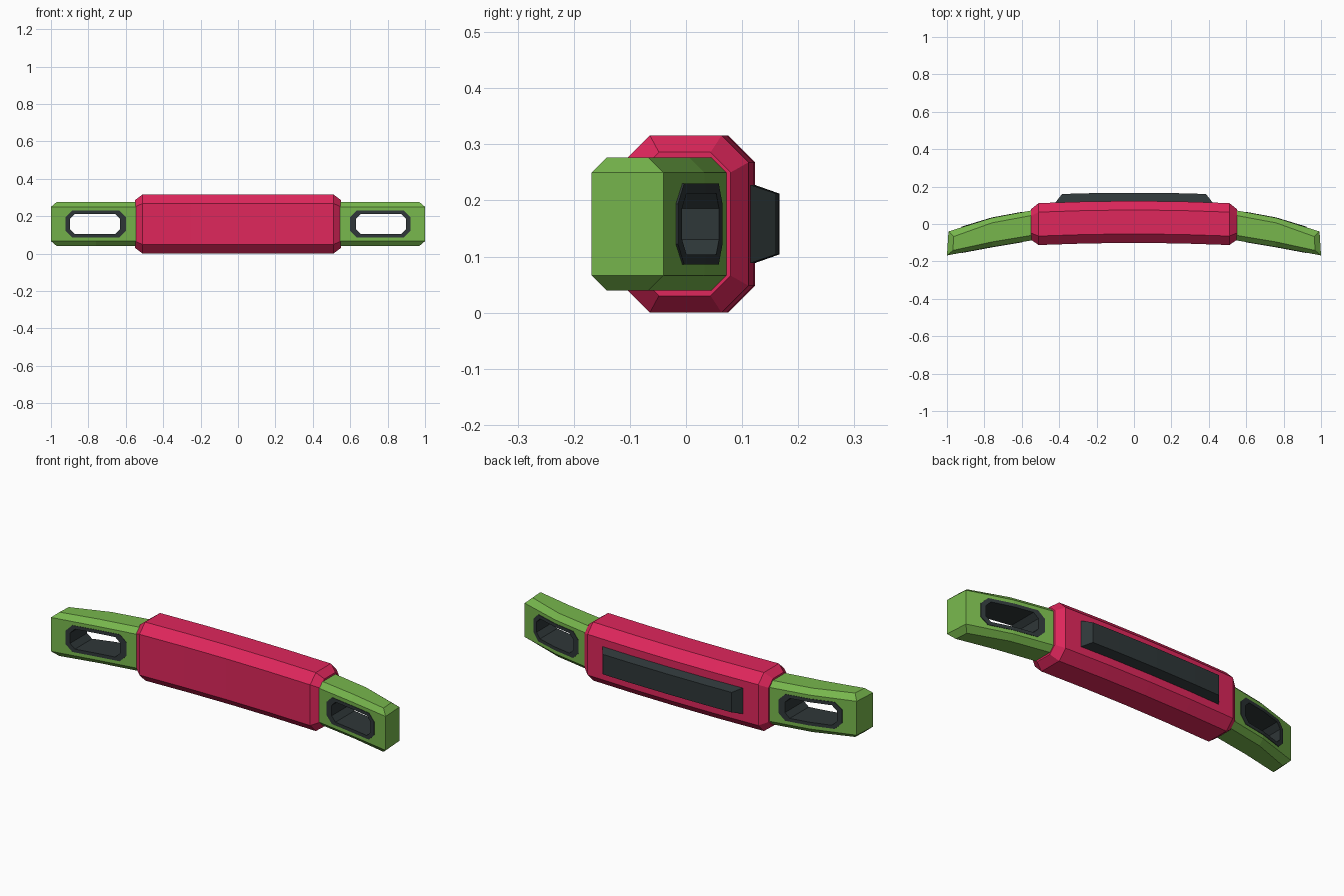
import bpy, bmesh

if "Cube" in bpy.data.objects:
    bpy.data.objects.remove(bpy.data.objects["Cube"])

ZC = 0.158


def material(name, rgb):
    m = bpy.data.materials.new(name)
    m.diffuse_color = (*rgb, 1)
    m.use_nodes = True
    m.node_tree.nodes["Principled BSDF"].inputs["Base Color"].default_value = m.diffuse_color
    return m


RED = material("crimson", (0.74, 0.02, 0.107))
GREEN = material("leaf green", (0.185, 0.47, 0.073))
DARK = material("charcoal", (0.028, 0.038, 0.040))


def finish(bm, name, mat):
    bmesh.ops.recalc_face_normals(bm, faces=bm.faces)
    me = bpy.data.meshes.new(name)
    bm.to_mesh(me)
    bm.free()
    me.materials.append(mat)
    ob = bpy.data.objects.new(name, me)
    bpy.context.collection.objects.link(ob)
    return ob


def octagon(front, back, hz, c):
    """Chamfered rectangle in y and z, starting at the low front corner."""
    lo, hi = ZC - hz, ZC + hz
    return [(front, lo + c), (front, hi - c), (front + c, hi), (back - c, hi),
            (back, hi - c), (back, lo + c), (back - c, lo), (front + c, lo)]


def loft(name, mat, rings):
    """Skin eight-point rings of (x, y, z) and cap both ends."""
    bm = bmesh.new()
    vs = [[bm.verts.new(p) for p in r] for r in rings]
    for a, b in zip(vs, vs[1:]):
        for i in range(8):
            j = (i + 1) % 8
            bm.faces.new((a[i], a[j], b[j], b[i]))
    for r in (vs[0], vs[-1]):
        for ids in ((0, 1, 4, 5), (1, 2, 3, 4), (5, 6, 7, 0)):
            bm.faces.new([r[i] for i in ids])
    return finish(bm, name, mat)


def bow(x):
    return 0.011 - 0.044 * x * x


# Central grip body, gently bowed, with chamfered ends
rings = []
for x in (-0.55, -0.51, -0.25, 0, 0.25, 0.51, 0.55):
    inset = 0.03 if abs(x) > 0.53 else 0
    h = 0.112 - inset
    rings.append([(x, y, z) for y, z in
                  octagon(bow(x) - h, bow(x) + h, 0.158 - inset, 0.048 - inset * 0.4)])
loft("grip_body", RED, rings)

# Tapered pad on the back
bm = bmesh.new()
rows = []
for t in (-1, -0.6, 0, 0.6, 1):
    xb, xt = 0.425 * t, 0.385 * t
    rows.append([bm.verts.new(p) for p in (
        (xb, bow(xb) + 0.105, ZC - 0.072), (xt, bow(xt) + 0.156, ZC - 0.054),
        (xt, bow(xt) + 0.156, ZC + 0.054), (xb, bow(xb) + 0.105, ZC + 0.072))])
for a, b in zip(rows, rows[1:]):
    for i in range(4):
        j = (i + 1) % 4
        bm.faces.new((a[i], a[j], b[j], b[i]))
bm.faces.new(rows[0])
bm.faces.new(rows[-1])
finish(bm, "back_pad", DARK)

# Arm stations: x, front y, back y
STATIONS = [(0.50, -0.080, 0.080), (0.55, -0.088, 0.072),
            (0.76, -0.123, 0.033), (1.00, -0.168, -0.040)]


def arm_y(x, k):
    for a, b in zip(STATIONS, STATIONS[1:]):
        if x <= b[0]:
            return a[k] + (b[k] - a[k]) * (x - a[0]) / (b[0] - a[0])


def slot(x0, x1, hz, c):
    """Slot outline in x and z, with extra points where the arm bends."""
    lo, hi = ZC - hz, ZC + hz
    return [(x0, lo + c), (x0, hi - c), (x0 + c, hi), (0.76, hi), (x1 - c, hi),
            (x1, hi - c), (x1, lo + c), (x1 - c, lo), (0.76, lo), (x0 + c, lo)]


OUTER = slot(0.598, 0.922, 0.072, 0.036)
INNER = slot(0.632, 0.898, 0.054, 0.026)


def tube(name, mat, s, loops, closed):
    """Skin loops; closed joins the last loop to the first, else caps both."""
    bm = bmesh.new()
    vs = [[bm.verts.new((s * x, y, z)) for x, y, z in lp] for lp in loops]
    n = len(vs[0])
    pairs = list(zip(vs, vs[1:])) + ([(vs[-1], vs[0])] if closed else [])
    for a, b in pairs:
        for i in range(n):
            j = (i + 1) % n
            bm.faces.new((a[i], a[j], b[j], b[i]))
    if not closed:
        bm.faces.new(vs[0])
        bm.faces.new(vs[-1])
    return finish(bm, name, mat)


for s, side in ((1, "right"), (-1, "left")):
    # Swept arm with a chamfered tip
    rings = []
    for x, f, b in STATIONS:
        ring = []
        for y, z in octagon(f, b, 0.1185, 0.027):
            px = x
            if x == 1:
                px -= 0.03 if abs(z - ZC) > 0.1 else 0
                px -= 0.008 * (y - f) / (b - f)
            ring.append((s * px, y, z))
        rings.append(ring)
    arm = loft(side + "_arm", GREEN, rings)

    # Strap slot cut through the arm
    cutter = tube("slot_cutter", GREEN, s,
                  [[(x, y, z) for x, z in OUTER] for y in (-0.4, 0.4)], False)
    cutter.hide_render = True
    mod = arm.modifiers.new("slot", 'BOOLEAN')
    mod.operation = 'DIFFERENCE'
    mod.solver = 'EXACT'
    mod.object = cutter
    bpy.context.view_layer.objects.active = arm
    bpy.ops.object.modifier_apply(modifier=mod.name)
    bpy.data.objects.remove(cutter)

    # Dark liner that follows the arm's curved faces
    loops = [[(x, arm_y(x, k) + d, z) for x, z in outline]
             for outline, k, d in ((OUTER, 1, -0.002), (INNER, 1, -0.002),
                                   (INNER, 2, 0.002), (OUTER, 2, 0.002))]
    tube(side + "_slot_liner", DARK, s, loops, True)
